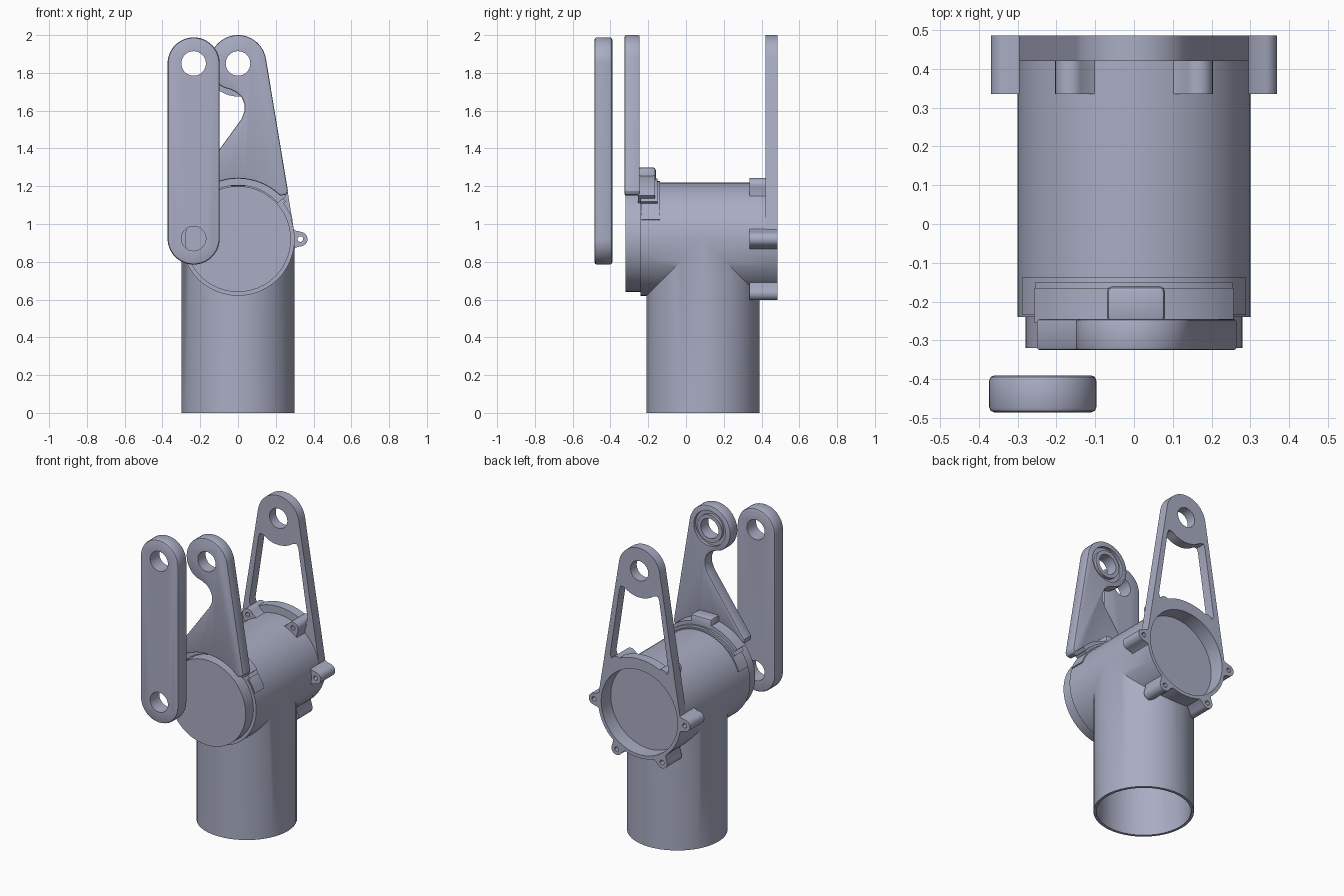
import bpy, bmesh
from math import sin, cos, radians

if "Cube" in bpy.data.objects:
    bpy.data.objects.remove(bpy.data.objects["Cube"], do_unlink=True)

mat = bpy.data.materials.new("blue_grey_metal")
mat.use_nodes = True
COLOUR = (0.40, 0.42, 0.55, 1)
mat.diffuse_color = COLOUR
mat.node_tree.nodes["Principled BSDF"].inputs["Base Color"].default_value = COLOUR

AXIS = 0.92      # height of the horizontal barrel
PIN = 1.85       # height of the upper pin holes
TANGENT = 9.3    # slope of the arm edges in degrees


def activate(ob):
    bpy.ops.object.select_all(action='DESELECT')
    ob.select_set(True)
    bpy.context.view_layer.objects.active = ob


def apply_mod(ob, kind, **settings):
    mod = ob.modifiers.new(kind.lower(), kind)
    for key, value in settings.items():
        setattr(mod, key, value)
    activate(ob)
    bpy.ops.object.modifier_apply(modifier=mod.name)


def arc(cx, cz, r, a0, a1, n=24):
    angles = [radians(a0 + (a1 - a0) * i / n) for i in range(n + 1)]
    return [(cx + r * cos(a), cz + r * sin(a)) for a in angles]


def circle(cx, cz, r, n=48):
    return arc(cx, cz, r, 0, 360, n)[:-1]


def prism(name, pts, lo, hi, upright=False):
    """Extrude an outline along y, or along z when upright."""
    bm = bmesh.new()
    place = (lambda a, b: (a, b, lo)) if upright else (lambda a, b: (a, lo, b))
    face = bm.faces.new([bm.verts.new(place(*p)) for p in pts])
    new = bmesh.ops.extrude_face_region(bm, geom=[face])["geom"]
    shift = (0, 0, hi - lo) if upright else (0, hi - lo, 0)
    bmesh.ops.translate(bm, vec=shift, verts=[v for v in new if isinstance(v, bmesh.types.BMVert)])
    bmesh.ops.recalc_face_normals(bm, faces=bm.faces)
    mesh = bpy.data.meshes.new(name)
    bm.to_mesh(mesh)
    bm.free()
    mesh.materials.append(mat)
    ob = bpy.data.objects.new(name, mesh)
    bpy.context.collection.objects.link(ob)
    return ob


def combine(ob, other, operation='DIFFERENCE'):
    apply_mod(ob, 'BOOLEAN', operation=operation, solver='EXACT', object=other)
    bpy.data.objects.remove(other, do_unlink=True)


def drill(ob, x, z, r, lo=-1, hi=1, n=32):
    combine(ob, prism("cutter", circle(x, z, r, n), lo, hi))


def soften(ob, width):
    apply_mod(ob, 'BEVEL', width=width, segments=2, limit_method='ANGLE', angle_limit=radians(50))


parts = []

# Barrel and stem, joined and hollowed
body = prism("pipe_body", circle(0, AXIS, 0.3), -0.24, 0.485)
combine(body, prism("stem", circle(0, 0.09, 0.3), 0, AXIS, True), 'UNION')
combine(body, prism("bore", circle(0, 0.09, 0.282), -0.1, AXIS, True))
drill(body, 0, AXIS, 0.278, -0.2, 0.37, 48)
drill(body, 0, AXIS, 0.278, 0.385, 0.6, 48)
parts.append(body)

# Front cap
parts.append(prism("front_cap", circle(0, AXIS, 0.28), -0.32, -0.23))

# Rear arm with a window between two legs
outline = arc(0, PIN, 0.15, TANGENT, 180 - TANGENT) + arc(0, AXIS, 0.3, 180 - TANGENT, 360 + TANGENT, 32)
rear = prism("rear_arm", outline, 0.42, 0.485)
window = (arc(0, AXIS, 0.35, 58, 122, 14)
          + [(-0.205, 1.225), (-0.212, 1.25), (-0.145, 1.69), (-0.135, 1.715), (-0.12, 1.715)]
          + arc(0, PIN, 0.175, 233, 307, 10)
          + [(0.12, 1.715), (0.135, 1.715), (0.145, 1.69), (0.212, 1.25), (0.205, 1.225)])
combine(rear, prism("cutter", window, 0.3, 0.6))
drill(rear, 0, PIN, 0.065)
drill(rear, 0, AXIS, 0.278, n=48)
parts.append(rear)

# Six screw lugs around the rear rim
for i in range(6):
    a = radians(60 * i)
    profile = [(0.285, -0.06), (0.305, -0.045)] + arc(0.33, 0, 0.038, -75, 75, 12) + [(0.305, 0.045), (0.285, 0.06)]
    pts = [(u * cos(a) - v * sin(a), AXIS + u * sin(a) + v * cos(a)) for u, v in profile]
    lug = prism(f"screw_lug_{i + 1}", pts, 0.335, 0.485)
    drill(lug, 0.33 * cos(a), AXIS + 0.33 * sin(a), 0.015, n=12)
    parts.append(lug)

# Front arm with a hooked notch on one side
outline = (arc(0, PIN, 0.15, TANGENT, 228, 32)
           + [(-0.075, 1.722), (-0.04, 1.712), (-0.005, 1.695), (0.02, 1.67), (0.034, 1.635),
              (0.034, 1.595), (0.018, 1.555), (-0.25, 1.185), (-0.25, 1.16), (-0.238, 1.152)]
           + arc(0, AXIS, 0.32, 134, 46)
           + [(0.235, 1.152), (0.255, 1.155), (0.264, 1.175)])
front = prism("front_arm", outline, -0.325, -0.245)
soften(front, 0.008)
drill(front, 0, PIN, 0.115, -0.265, -0.2)
combine(front, prism("pin_boss", circle(0, PIN, 0.09, 32), -0.3, -0.245), 'UNION')
drill(front, 0, PIN, 0.065)
parts.append(front)


# Stepped collar that ties the front arm to the barrel
def band(name, r, a, lo, hi):
    pts = arc(0, AXIS, r, a, 180 - a) + arc(0, AXIS, 0.285, 180 - a, a)
    return prism(name, pts, lo, hi)


parts.append(band("collar", 0.345, 42, -0.255, -0.165))
parts.append(band("collar_step", 0.322, 38, -0.24, -0.15))
parts.append(band("collar_skirt", 0.307, 20, -0.235, -0.138))
block = prism("collar_block", [(-0.07, 1.2), (0.08, 1.2), (0.08, 1.3), (-0.07, 1.3)], -0.255, -0.16)
soften(block, 0.015)
parts.append(block)

# Loose link bar
outline = arc(-0.235, PIN, 0.138, 0, 180) + arc(-0.235, AXIS + 0.003, 0.138, 180, 360)
link = prism("link_bar", outline, -0.485, -0.39)
soften(link, 0.013)
for z in (PIN, AXIS + 0.003):
    drill(link, -0.235, z, 0.065)
parts.append(link)

for ob in parts:
    activate(ob)
    bpy.ops.object.shade_smooth_by_angle(angle=radians(30))
